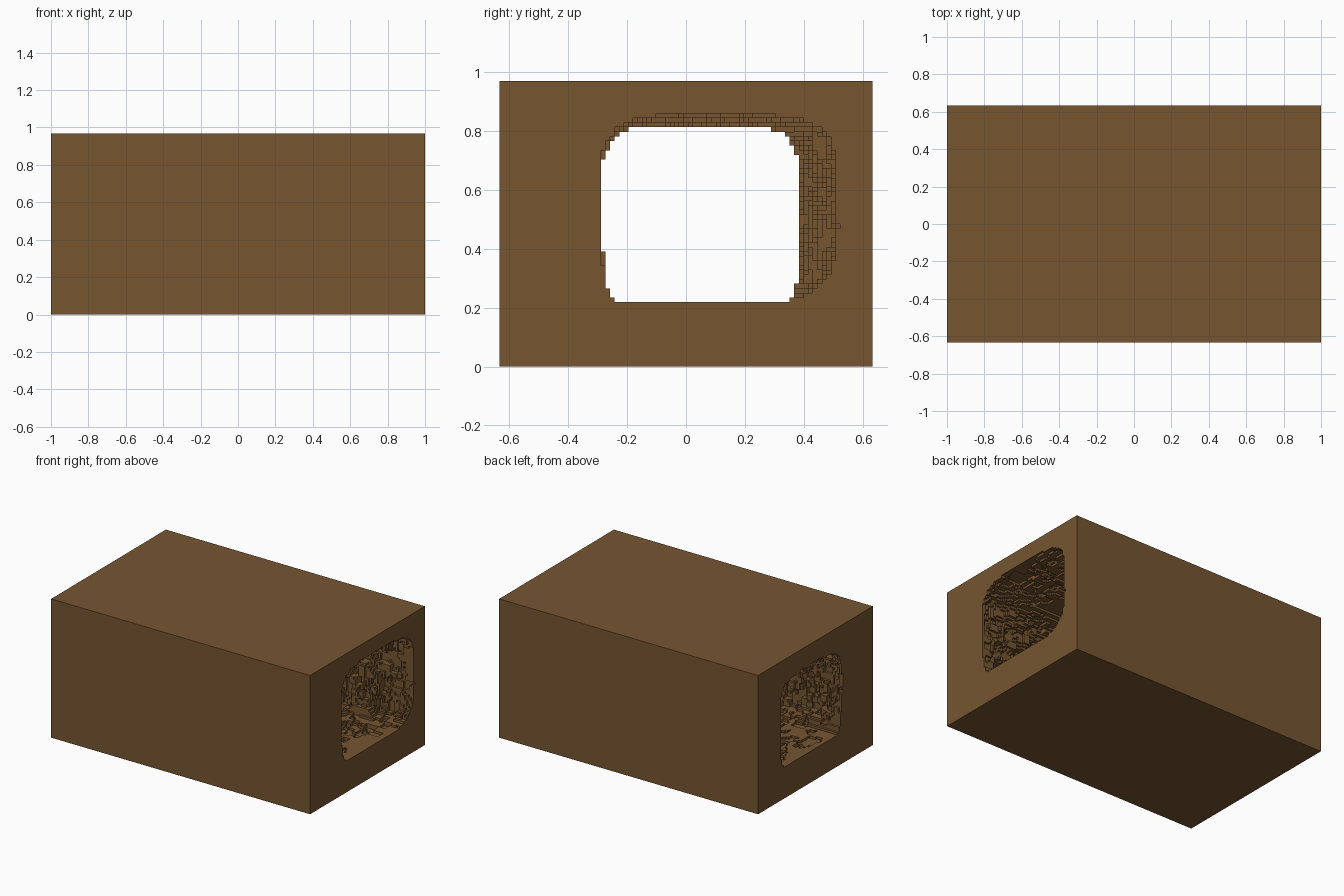
import bpy
from mathutils import Vector, noise

if "Cube" in bpy.data.objects:
    bpy.data.objects.remove(bpy.data.objects["Cube"])

# Voxel grid: 128 x 81 x 62 cells
NX, NY, NZ = 128, 81, 62
C = 2.0 / NX
PAD = 6                                   # solid rock always left around the cave

earth = bpy.data.materials.new("brown earth")
earth.diffuse_color = (0.181, 0.0908, 0.0296, 1)
earth.use_nodes = True
earth.node_tree.nodes["Principled BSDF"].inputs["Base Color"].default_value = earth.diffuse_color


def mix(a, b, t):
    return a + (b - a) * t


def superellipse(y, z, y0, y1, z0, z1, p):
    u = abs((y - (y0 + y1) / 2) / ((y1 - y0) / 2))
    v = abs((z - (z0 + z1) / 2) / ((z1 - z0) / 2))
    return (u ** p + v ** p) ** (1 / p)


def bounds(x):
    """Cave section at x: rear mouth -> chamber -> wide right mouth."""
    t = (x + 1) / 2
    b = 1 - abs(x) ** 3
    return (mix(-0.29, -0.43, b), mix(mix(0.38, 0.515, t), 0.48, b),
            mix(0.225, 0.165, b), mix(mix(0.82, 0.86, t), 0.83, b), b)


# Decide which cells are hollow
hollow = set()
for i in range(NX):
    x = -1 + (i + 0.5) * C
    y0, y1, z0, z1, b = bounds(x)
    amp = 0.05 + 0.95 * min(1, b * 2.5)
    for j in range(PAD, NY - PAD):
        y = (j + 0.5 - NY / 2) * C
        for k in range(PAD, NZ - PAD):
            z = (k + 0.5) * C
            d = superellipse(y, z, y0, y1, z0, z1, 4)
            if d < 0.68:
                hollow.add((i, j, k))
            elif d < 1.35:
                # clear sight line through the whole tunnel
                if z > 0.219 and superellipse(y, z, -0.28, 0.385, 0.17, 0.82, 5) < 1:
                    hollow.add((i, j, k))
                    continue
                n = 0.20 * noise.noise(Vector((x * 4 + 3, y * 4, z * 4)))
                n += 0.10 * noise.noise(Vector((x * 12, y * 12 + 7, z * 12)))
                n += 0.07 * (noise.cell(Vector((i // 3 + 0.5, j // 4 + 0.5, k // 3 + 0.5))))
                if d < 1 + amp * n:
                    hollow.add((i, j, k))

verts, faces, index = [], [], {}


def vert(p):
    if p not in index:
        index[p] = len(verts)
        verts.append((-1 + p[0] * C, (p[1] - NY / 2) * C, p[2] * C))
    return index[p]


def quad(corner, axis, side, size=(1, 1, 1)):
    """Rectangle on the low or high side of a cell, facing outwards along side."""
    a, c = (axis + 1) % 3, (axis + 2) % 3
    o = list(corner)
    if side > 0:
        o[axis] += size[axis]
    ps = []
    for da, dc in ((0, 0), (1, 0), (1, 1), (0, 1)):
        p = o[:]
        p[a] += da * size[a]
        p[c] += dc * size[c]
        ps.append(vert(tuple(p)))
    faces.append(ps if side > 0 else ps[::-1])


# Cave walls: faces between hollow and solid cells, facing into the cave
for cell in sorted(hollow):
    for axis in range(3):
        for side in (-1, 1):
            nb = list(cell)
            nb[axis] += side
            if tuple(nb) in hollow or not 0 <= nb[0] < NX:
                continue
            quad(nb, axis, -side)

# Four plain outer sides
for axis in (1, 2):
    for side in (-1, 1):
        quad((0, 0, 0), axis, side, (NX, NY, NZ))

# End faces, made of vertical strips around the mouths
for i, side in ((0, -1), (NX - 1, 1)):
    for j in range(NY):
        start = None
        for k in range(NZ + 1):
            solid = k < NZ and (i, j, k) not in hollow
            if solid and start is None:
                start = k
            elif not solid and start is not None:
                quad((i, j, start), 0, side, (1, 1, k - start))
                start = None

mesh = bpy.data.meshes.new("cave_block")
mesh.from_pydata(verts, [], faces)
mesh.update()
mesh.materials.append(earth)
cave = bpy.data.objects.new("cave_block", mesh)
bpy.context.collection.objects.link(cave)
